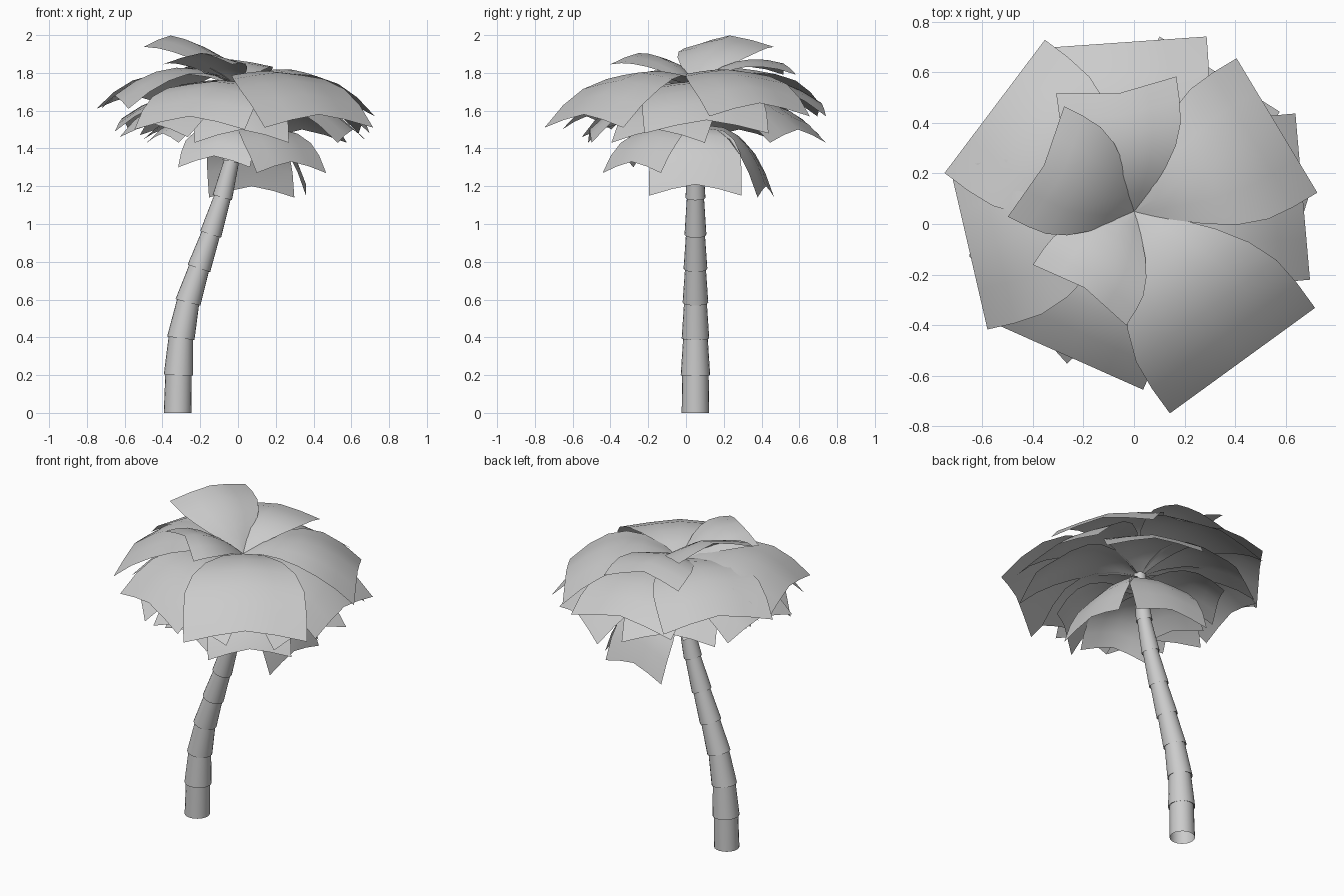
import bpy, bmesh, math
from mathutils import Vector

if "Cube" in bpy.data.objects:
    bpy.data.objects.remove(bpy.data.objects["Cube"])

CY = 0.05          # the tree's axis sits slightly behind the centre


def add_object(name, bm):
    bmesh.ops.recalc_face_normals(bm, faces=bm.faces)
    me = bpy.data.meshes.new(name)
    bm.to_mesh(me)
    bm.free()
    ob = bpy.data.objects.new(name, me)
    bpy.context.collection.objects.link(ob)
    return ob


def smooth(ob):
    bpy.ops.object.select_all(action='DESELECT')
    ob.select_set(True)
    bpy.context.view_layer.objects.active = ob
    bpy.ops.object.shade_smooth_by_angle(angle=math.radians(40))


# Trunk: stacked tapering sleeves, each starting a little wider than the last, open at the foot
joints = [(-0.32, 0.0), (-0.315, 0.2), (-0.303, 0.395), (-0.265, 0.585), (-0.207, 0.765),
          (-0.145, 0.945), (-0.083, 1.14), (-0.035, 1.33), (-0.005, 1.52), (0.0, 1.70)]
radii = [0.073, 0.078, 0.073, 0.068, 0.063, 0.058, 0.053, 0.048, 0.043, 0.036]
SIDES = 20
pts = [Vector((x, CY, z)) for x, z in joints]


def tangent(i):
    if i == 0:
        return Vector((0, 0, 1))
    return (pts[min(i + 1, len(pts) - 1)] - pts[i - 1]).normalized()


def ring(bm, c, t, r):
    v = Vector((0, 1, 0))
    u = v.cross(t).normalized()
    return [bm.verts.new(c + u * (r * math.cos(a)) + v * (r * math.sin(a)))
            for a in (2 * math.pi * k / SIDES for k in range(SIDES))]


def bridge(bm, a, b):
    for k in range(SIDES):
        n = (k + 1) % SIDES
        bm.faces.new((a[k], a[n], b[n], b[k]))


bm = bmesh.new()
previous = None
for i in range(len(pts) - 1):
    low = ring(bm, pts[i], tangent(i), radii[i])
    if previous:
        bridge(bm, previous, low)        # small step under each sleeve
    high = ring(bm, pts[i + 1] + tangent(i + 1) * 0.004, tangent(i + 1), radii[i + 1] - 0.008)
    bridge(bm, low, high)
    previous = high
smooth(add_object("trunk", bm))


# Leaf: a broad card on a curved spine, narrow at the crown, sides folded down
ROWS = 6


def leaf(name, azimuth, base_z, ctrl, tip, width, droop, flare=0.0):
    a = math.radians(azimuth)
    out = Vector((math.cos(a), math.sin(a), 0))
    side = Vector((-math.sin(a), math.cos(a), 0))
    bm = bmesh.new()
    grid = []
    for j in range(ROWS + 1):
        t = j / ROWS
        r = 2 * t * (1 - t) * ctrl[0] + t * t * tip[0]
        z = (1 - t) ** 2 * base_z + 2 * t * (1 - t) * ctrl[1] + t * t * tip[1]
        w = 0.5 * width * (0.02 + 0.98 * math.sin(min(1, t / 0.8) * math.pi / 2))
        c = Vector((0, CY, z)) + out * r
        row = []
        for s in (-1, -0.5, 0, 0.5, 1):
            p = c + side * (s * w) + out * (flare * t * abs(s))
            p.z -= droop * t * abs(s) ** 1.3
            row.append(bm.verts.new(p))
        grid.append(row)
    for j in range(ROWS):
        for k in range(4):
            bm.faces.new((grid[j][k], grid[j + 1][k], grid[j + 1][k + 1], grid[j][k + 1]))
    ob = add_object(name, bm)
    for f in ob.data.polygons:
        f.use_smooth = True


# Young upright leaves: azimuth, control point, tip, width
for i, (az, c, t, w) in enumerate([
        (153, (0.15, 1.96), (0.40, 1.998), 0.49),
        (98, (0.20, 1.93), (0.47, 1.85), 0.48),
        (237, (0.17, 1.91), (0.36, 1.905), 0.44)]):
    leaf(f"young_leaf_{i + 1}", az, 1.73, c, t, w, 0.06, 0.035)

# Main crown leaves: azimuth, tip radius, tip height, width
for i, (az, r, z, w) in enumerate([(-54, 0.73, 1.58, 0.71), (31, 0.66, 1.64, 0.62),
                                   (143, 0.69, 1.68, 0.66), (193, 0.67, 1.68, 0.65)]):
    leaf(f"crown_leaf_{i + 1}", az, 1.73, (r * 0.5, 1.95), (r, z), w, 0.07)

# Middle ring
for i, (az, r, z, w) in enumerate([(94, 0.67, 1.64, 0.67), (5, 0.67, 1.55, 0.66), (246, 0.63, 1.57, 0.64)]):
    leaf(f"middle_leaf_{i + 1}", az, 1.69, (r * 0.5, 1.88), (r, z), w, 0.07)

# Under ring
for i, (az, r, z, w) in enumerate([(-18, 0.64, 1.50, 0.52), (58, 0.64, 1.50, 0.56), (118, 0.60, 1.54, 0.54),
                                   (172, 0.62, 1.56, 0.54), (222, 0.60, 1.53, 0.54), (272, 0.56, 1.50, 0.5)]):
    leaf(f"under_leaf_{i + 1}", az, 1.61, (r * 0.5, 1.79), (r, z), w, 0.07)

# Short inner leaves on the side away from the hanging ones
for i, (az, r, z, w) in enumerate([(150, 0.46, 1.50, 0.40), (205, 0.44, 1.48, 0.40)]):
    leaf(f"inner_leaf_{i + 1}", az, 1.56, (r * 0.5, 1.68), (r, z), w, 0.05)

# Old hanging leaves low on the trunk
for i, (az, r, z, w) in enumerate([(252, 0.41, 1.36, 0.40), (-50, 0.44, 1.33, 0.48),
                                   (0, 0.36, 1.21, 0.49), (79, 0.38, 1.20, 0.46)]):
    leaf(f"hanging_leaf_{i + 1}", az, 1.50, (r * 0.65, 1.60), (r, z), w, 0.06)
